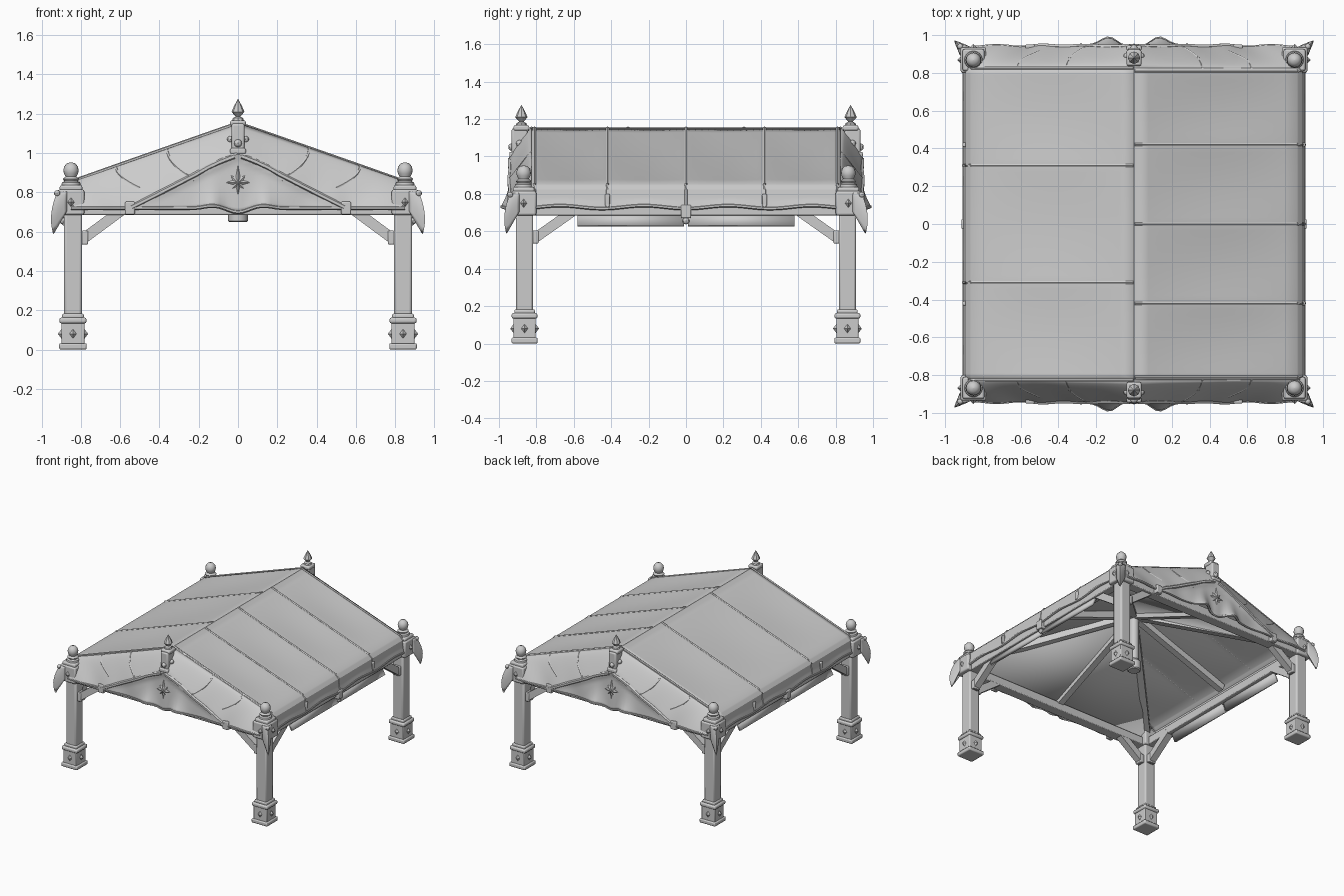
import bpy, math
from mathutils import Vector

cube = bpy.data.objects.get("Cube")
if cube:
    bpy.data.objects.remove(cube, do_unlink=True)

GREY = (0.6, 0.6, 0.6, 1)
mat = bpy.data.materials.new("plain grey")
mat.use_nodes = True
mat.diffuse_color = GREY
mat.node_tree.nodes["Principled BSDF"].inputs["Base Color"].default_value = GREY


def build(name, verts, faces, bevel=0, thick=0):
    me = bpy.data.meshes.new(name)
    me.from_pydata([tuple(v) for v in verts], [], faces)
    me.materials.append(mat)
    me.shade_smooth()
    me.set_sharp_from_angle(angle=math.radians(35))
    ob = bpy.data.objects.new(name, me)
    bpy.context.collection.objects.link(ob)
    if thick:
        mod = ob.modifiers.new("thickness", "SOLIDIFY")
        mod.thickness = thick
        mod.offset = 0
    if bevel:
        mod = ob.modifiers.new("bevel", "BEVEL")
        mod.width = bevel
        mod.segments = 2


def box(name, c, s, bevel=0.006):
    verts = [(c[0] + i * s[0] / 2, c[1] + j * s[1] / 2, c[2] + k * s[2] / 2)
             for k in (-1, 1) for i, j in ((-1, -1), (1, -1), (1, 1), (-1, 1))]
    faces = [(3, 2, 1, 0), (4, 5, 6, 7)]
    faces += [(i, (i + 1) % 4, (i + 1) % 4 + 4, i + 4) for i in range(4)]
    build(name, verts, faces, bevel)


def rings(name, loops):
    n = len(loops[0])
    verts = [v for loop in loops for v in loop]
    faces = [(a * n + i, a * n + (i + 1) % n, (a + 1) * n + (i + 1) % n, (a + 1) * n + i)
             for a in range(len(loops) - 1) for i in range(n)]
    faces += [tuple(reversed(range(n))), tuple(range(len(verts) - n, len(verts)))]
    build(name, verts, faces)


def lathe(name, x, y, profile, n=16):
    rings(name, [[(x + r * math.cos(math.tau * i / n), y + r * math.sin(math.tau * i / n), z)
                  for i in range(n)] for r, z in profile])


def ball(name, c, r):
    prof = [(r * math.sin(math.pi * k / 6) + 0.0005, c[2] - r * math.cos(math.pi * k / 6)) for k in range(7)]
    lathe(name, c[0], c[1], prof, 8)


def diamond(name, c, r):
    lathe(name, c[0], c[1], [(0.0005, c[2] - r * 1.3), (r, c[2]), (0.0005, c[2] + r * 1.3)], 4)


def tube(name, pts, r, n=6):
    pts = [Vector(p) for p in pts]
    loops = []
    for i, p in enumerate(pts):
        t = (pts[min(i + 1, len(pts) - 1)] - pts[max(i - 1, 0)]).normalized()
        ref = Vector((0, 0, 1)) if abs(t.z) < 0.9 else Vector((0, 1, 0))
        a = t.cross(ref).normalized()
        b = a.cross(t)
        angles = [math.tau * (k + 0.5) / n for k in range(n)]
        loops.append([p - a * r * math.cos(g) + b * r * math.sin(g) for g in angles])
    rings(name, loops)


def bar(name, a, b, width):
    tube(name, [a, b], width * 0.707, 4)


def sheet(name, f, nu, nv, flip, thick=0.012):
    verts = [f(i / nu, j / nv) for i in range(nu + 1) for j in range(nv + 1)]
    w = nv + 1
    faces = [(i * w + j, (i + 1) * w + j, (i + 1) * w + j + 1, i * w + j + 1)
             for i in range(nu) for j in range(nv)]
    build(name, verts, [f[::-1] for f in faces] if flip else faces, thick=thick)


# Roof slope and its turned-down valance
PROFILE = [(0, 1.15), (0.3, 1.045), (0.6, 0.94), (0.86, 0.848), (0.885, 0.82), (0.89, 0.77), (0.9, 0.73)]
END = 0.825


def roof_z(x):
    return 1.15 - 0.351 * abs(x)


def on_profile(t):
    i = min(int(t), len(PROFILE) - 2)
    a, b = PROFILE[i], PROFILE[i + 1]
    return a[0] + (b[0] - a[0]) * (t - i), a[1] + (b[1] - a[1]) * (t - i)


def roof_side(s, seams, label):
    def surface(u, v):
        y = -END + 2 * END * u
        x, z = on_profile(v * 6)
        gap = next((y - a) / (b - a) for a, b in zip(seams, seams[1:]) if y <= b + 0.02)
        sag = 0.012 * math.sin(math.pi * min(max(gap, 0), 1))
        z -= sag * math.sin(math.pi * min(v * 2, 1))
        if v > 0.8:
            z -= 0.008 * math.cos(y * 14) * (v - 0.8) * 5
        return s * x, y, z
    sheet(label + "_roof_cloth", surface, 48, 24, s > 0)
    tube(label + "_valance_trim", [surface(i / 48, 1) for i in range(49)], 0.01)
    for y in seams:
        tube(label + "_roof_seam", [(s * (x + 0.002), y, z + 0.002) for x, z in PROFILE], 0.009)


roof_side(1, [-0.81, -0.42, 0, 0.42, 0.81], "left")
roof_side(-1, [-0.825, -0.31, 0.31, 0.825], "right")


# Gable cloths: sloped band above the ribs, upright panel below, trim, collar, finial and star
def rib_z(x):
    return max(1.0 - 0.51 * abs(x), 0.72)


def gable(s, label):
    def surface(u, v):
        x = (2 * u - 1) * 0.85
        ax = abs(x)
        bump = math.exp(-((ax - 0.13) / 0.055) ** 2)
        low = 0.72 - 0.02 * math.exp(-(x / 0.06) ** 2) + 0.012 * bump
        z = roof_z(x) * (1 - v) + low * v
        out = min((roof_z(x) - z) / (roof_z(x) - rib_z(x)), 1)
        below = min(max((rib_z(x) - z) / 0.04, 0), 1)
        y = 0.82 + 0.12 * out ** 0.75 - 0.016 * below * (1 - v * v)
        y += 0.045 * bump * v ** 4 + 0.005 * math.sin(ax * 24 + v * 3) * v
        return x, s * y, z
    sheet(label + "_gable_cloth", surface, 72, 20, s < 0)
    tube(label + "_gable_trim", [surface(i / 72, 1) for i in range(73)], 0.01)
    for m in (-1, 1):
        rib = []
        for k in range(9):
            x = 0.02 + 0.53 * k / 8
            v = (roof_z(x) - rib_z(x)) / (roof_z(x) - 0.72)
            rib.append(surface(0.5 + m * x / 1.7, min(v, 1)))
        tube(label + "_gable_rib", rib, 0.014)
        for x0, dx in ((0.36, -0.14), (0.62, -0.12)):
            fold = [surface(0.5 + m * (x0 + dx * (k / 8) ** 2) / 1.7, k / 8 * 0.6) for k in range(9)]
            tube(label + "_gable_fold", fold, 0.009)
        box(label + "_beam_clamp", (m * 0.55, s * 0.92, 0.72), (0.05, 0.06, 0.065))
        ball(label + "_collar_stud", (m * 0.037, s * 0.89, 1.07), 0.018)
    box(label + "_collar", (0, s * 0.89, 1.075), (0.066, 0.085, 0.15), 0.01)
    box(label + "_collar_foot", (0, s * 0.895, 1.01), (0.08, 0.1, 0.03), 0.008)
    box(label + "_collar_cap", (0, s * 0.88, 1.152), (0.08, 0.085, 0.03), 0.01)
    ball(label + "_collar_boss", (0, s * 0.93, 1.05), 0.02)
    lathe(label + "_spike_finial", 0, s * 0.88,
          [(0.032, 1.16), (0.026, 1.178), (0.012, 1.186), (0.033, 1.21), (0.02, 1.24), (0.001, 1.275)], 8)
    # eight-pointed star
    pts = []
    for k in range(16):
        r = 0.03 if k % 2 else (0.09 if k % 8 == 0 else 0.062 if k % 4 == 0 else 0.05)
        a = math.tau * k / 16
        pts.append((r * math.sin(a), s * 0.938, 0.85 + r * math.cos(a)))
    pts += [(0, s * 0.955, 0.85), (0, s * 0.92, 0.85)]
    faces = [f for k in range(16) for f in ((k, (k + 1) % 16, 16), ((k + 1) % 16, k, 17))]
    build(label + "_star", pts, faces if s > 0 else [f[::-1] for f in faces])


gable(-1, "front")
gable(1, "back")

# Corner posts, finials, drapes and braces
for sx in (-1, 1):
    for sy in (-1, 1):
        side = ("front" if sy < 0 else "back") + ("_left" if sx > 0 else "_right")
        px, py = sx * 0.84, sy * 0.863
        box(side + "_post", (px, py, 0.42), (0.092, 0.092, 0.56), 0.012)
        box(side + "_base", (px, py, 0.08), (0.118, 0.118, 0.13))
        box(side + "_plinth", (px, py, 0.016), (0.14, 0.14, 0.032), 0.008)
        box(side + "_base_cap", (px, py, 0.148), (0.138, 0.138, 0.03), 0.01)
        box(side + "_base_step", (px, py, 0.17), (0.11, 0.11, 0.025), 0.008)
        hx, hy = sx * 0.85, sy * 0.868
        box(side + "_head", (hx, hy, 0.75), (0.135, 0.135, 0.13), 0.01)
        box(side + "_head_cap", (hx, hy, 0.822), (0.115, 0.115, 0.03), 0.01)
        lathe(side + "_ball_finial", hx, hy,
              [(0.05, 0.83), (0.046, 0.85), (0.034, 0.857), (0.042, 0.868), (0.028, 0.88), (0.036, 0.897),
               (0.039, 0.913), (0.034, 0.933), (0.02, 0.948), (0.001, 0.953)])
        for dx, dy in ((1, 0), (-1, 0), (0, 1), (0, -1)):
            diamond(side + "_base_boss", (px + dx * 0.053, py + dy * 0.053, 0.08), 0.024)
        diamond(side + "_head_boss", (hx, hy + sy * 0.06, 0.75), 0.025)
        diamond(side + "_head_boss", (hx + sx * 0.06, hy, 0.75), 0.025)

        def drape(u, v):
            u = 2 * u - 1
            near = 1 - abs(u)
            flare = 0.032 * math.sin(v * 2.4) * near
            return (sx * (0.917 - 0.045 * max(0, -u) + flare), sy * (0.937 - 0.045 * max(0, u) + flare),
                    0.805 - v * (0.1 + 0.115 * near))
        sheet(side + "_corner_drape", drape, 10, 8, sx * sy < 0, 0.008)
        ball(side + "_drape_knot", (sx * 0.92, sy * 0.94, 0.795), 0.016)

        bar(side + "_cross_brace", (sx * 0.8, py, 0.555), (sx * 0.59, py, 0.71), 0.053)
        bar(side + "_long_brace", (px, sy * 0.82, 0.555), (px, sy * 0.6, 0.71), 0.053)
        box(side + "_brace_foot", (sx * 0.78, py, 0.57), (0.035, 0.06, 0.07))
        box(side + "_brace_foot", (px, sy * 0.805, 0.57), (0.06, 0.035, 0.07))
        # diagonal rafter up to the centre
        bar(side + "_rafter", (sx * 0.83, sy * 0.84, 0.8), (0, 0, 1.115), 0.05)

# Ring beams, inner linings, mid rafters, hanging boards and the central post
for s, end, flank in ((-1, "front", "right"), (1, "back", "left")):
    box(end + "_beam", (0, s * 0.875, 0.718), (1.6, 0.08, 0.065))
    box(flank + "_beam", (s * 0.85, 0, 0.718), (0.07, 1.64, 0.065))
    build(end + "_lining", [(-0.85, s * 0.885, 0.755), (0.85, s * 0.885, 0.755), (0, 0, 1.13)],
          [(0, 1, 2) if s < 0 else (2, 1, 0)], thick=0.01)
    bar(end + "_mid_rafter", (0, s * 0.87, 0.75), (0, 0, 1.115), 0.05)
    bar(flank + "_mid_rafter", (s * 0.84, 0, 0.81), (0, 0, 1.115), 0.05)
    box(flank + "_eave_clamp", (s * 0.89, 0, 0.705), (0.045, 0.055, 0.07))
    ball(flank + "_eave_stud", (s * 0.89, 0, 0.655), 0.018)
    for m in (-1, 1):
        def board(u, v):
            return s * (0.85 + 0.035 * v), m * 0.295 + 0.57 * (u - 0.5), 0.7 - 0.07 * v
        sheet(flank + "_hanging_board", board, 1, 1, s > 0, 0.022)
        box(flank + "_strap", (s * 0.897, m * 0.42, 0.765), (0.02, 0.025, 0.07))
lathe("central_post", 0, 0, [(0.042, 0.648), (0.05, 0.655), (0.05, 0.72), (0.035, 0.74), (0.035, 1.12)])
